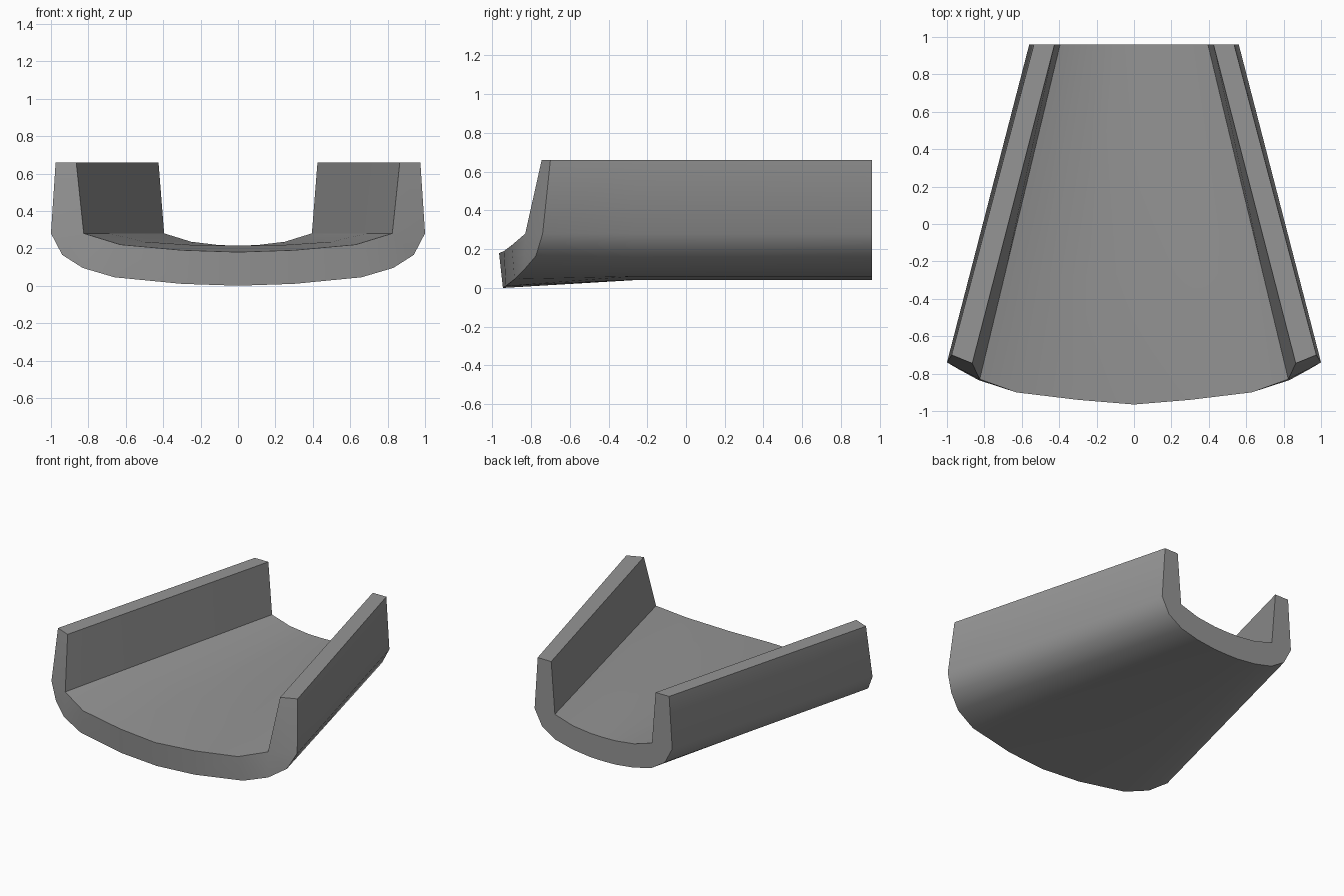
import bpy
import bmesh
import math

cube = bpy.data.objects.get("Cube")
if cube:
    bpy.data.objects.remove(cube, do_unlink=True)

# Plain grey material
grey = bpy.data.materials.new("plain_grey")
grey.use_nodes = True
colour = (0.3, 0.3, 0.3, 1)
grey.diffuse_color = colour
grey.node_tree.nodes["Principled BSDF"].inputs["Base Color"].default_value = colour

# Half profiles, from the centre of the floor out to the top of the wall
BACK_Y = 0.96
BEND_Y = -0.27
front_outer = [(0, -0.945, 0), (0.3, -0.93, 0.01), (0.66, -0.885, 0.045),
               (0.83, -0.835, 0.095), (0.94, -0.775, 0.165),
               (1, -0.74, 0.28), (0.975, -0.70, 0.66)]
front_inner = [(0, -0.965, 0.18), (0.3, -0.94, 0.19), (0.63, -0.9, 0.22),
               (0.825, -0.83, 0.28), (0.865, -0.745, 0.66)]
back_outer = [(0, 0.04), (0.1, 0.042), (0.25, 0.06), (0.39, 0.095),
              (0.5, 0.165), (0.56, 0.28), (0.535, 0.66)]
back_inner = [(0, 0.215), (0.1, 0.217), (0.25, 0.235), (0.395, 0.28), (0.425, 0.66)]
# Inner point that faces each outer point across the wall thickness
facing = [0, 1, 2, 2, 3, 3, 4]

bm = bmesh.new()


def loft(front, back):
    """Rows of vertices running from the front lip to the back end."""
    rows = []
    for (fx, fy, fz), (bx, bz) in zip(front, back):
        t = (BEND_Y - fy) / (BACK_Y - fy)
        path = [(fx, fy, fz), (fx + (bx - fx) * t, BEND_Y, bz), (bx, BACK_Y, bz)]
        rows.append([bm.verts.new(p) for p in path])
    for a, b in zip(rows, rows[1:]):
        strip(a, b)
    return rows


def strip(a, b):
    for i in range(len(a) - 1):
        bm.faces.new((a[i], a[i + 1], b[i + 1], b[i]))


outer = loft(front_outer, back_outer)
inner = loft(front_inner, back_inner)

# Wall top, front lip and back end
strip(outer[-1], inner[-1])
for end in (0, -1):
    for i in range(len(outer) - 1):
        corners = [outer[i][end], outer[i + 1][end],
                   inner[facing[i + 1]][end], inner[facing[i]][end]]
        bm.faces.new(list(dict.fromkeys(corners)))

# Mirror to the other side and close the seam
bmesh.ops.mirror(bm, geom=bm.verts[:] + bm.edges[:] + bm.faces[:],
                 axis='X', merge_dist=0.0001)
bmesh.ops.remove_doubles(bm, verts=bm.verts, dist=0.0001)
bmesh.ops.recalc_face_normals(bm, faces=bm.faces)

mesh = bpy.data.meshes.new("tapered_chute")
bm.to_mesh(mesh)
bm.free()
mesh.materials.append(grey)
chute = bpy.data.objects.new("tapered_chute", mesh)
bpy.context.collection.objects.link(chute)

bpy.ops.object.select_all(action='DESELECT')
chute.select_set(True)
bpy.context.view_layer.objects.active = chute
bpy.ops.object.shade_smooth_by_angle(angle=math.radians(40))
